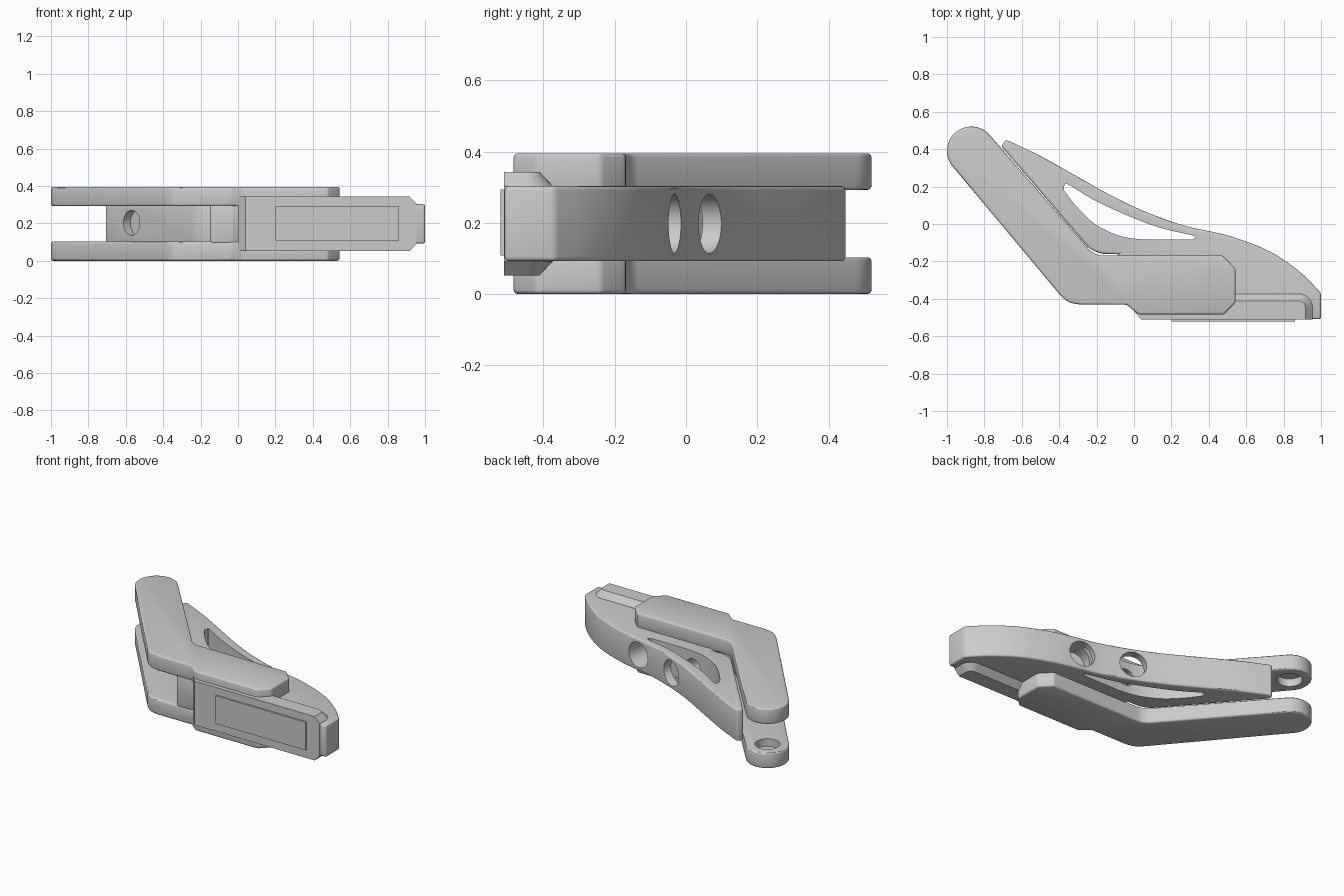
import bpy, bmesh, math
from mathutils import Vector

if "Cube" in bpy.data.objects:
    bpy.data.objects.remove(bpy.data.objects["Cube"])

ZC = 0.1975  # mid-plane between the two side plates


def loft(name, sections):
    """Closed solid through (z, outline) sections with matching point counts."""
    bm = bmesh.new()
    rings = [[bm.verts.new((x, y, z)) for x, y in pts] for z, pts in sections]
    n = len(rings[0])
    bm.faces.new(rings[0])
    bm.faces.new(rings[-1])
    for a, b in zip(rings, rings[1:]):
        for i in range(n):
            bm.faces.new((a[i], a[(i + 1) % n], b[(i + 1) % n], b[i]))
    bmesh.ops.recalc_face_normals(bm, faces=bm.faces)
    me = bpy.data.meshes.new(name)
    bm.to_mesh(me)
    bm.free()
    ob = bpy.data.objects.new(name, me)
    bpy.context.collection.objects.link(ob)
    return ob


def spline(pts, steps=6):
    """Catmull-Rom curve through the points."""
    p = [Vector(q) for q in [pts[0]] + pts + [pts[-1]]]
    out = []
    for a, b, c, d in zip(p, p[1:], p[2:], p[3:]):
        for k in range(steps):
            t = k / steps
            out.append(tuple(0.5 * (2 * b + (c - a) * t + (2 * a - 5 * b + 4 * c - d) * t * t
                                    + (3 * b - a - 3 * c + d) * t ** 3)))
    return out + [pts[-1]]


def arc(cx, cy, r, a0, a1, n):
    return [(cx + r * math.cos(math.radians(a0 + (a1 - a0) * i / n)),
             cy + r * math.sin(math.radians(a0 + (a1 - a0) * i / n))) for i in range(n + 1)]


def apply(ob, mod):
    bpy.context.view_layer.objects.active = ob
    bpy.ops.object.modifier_apply(modifier=mod.name)


def bevel(ob, width):
    m = ob.modifiers.new("bevel", 'BEVEL')
    m.width, m.segments, m.limit_method, m.angle_limit = width, 3, 'ANGLE', math.radians(35)
    apply(ob, m)


def cut(ob, cutter):
    m = ob.modifiers.new("cut", 'BOOLEAN')
    m.operation, m.solver, m.object = 'DIFFERENCE', 'EXACT', cutter
    apply(ob, m)
    bpy.data.objects.remove(cutter)


def drill(ob, point, axis, r, depth):
    """Round blind hole entering at point, with axis pointing outwards."""
    ax = Vector(axis).normalized()
    bpy.ops.mesh.primitive_cylinder_add(vertices=40, radius=r, depth=depth + 0.08,
                                        location=Vector(point) + ax * (0.04 - depth / 2),
                                        rotation=ax.to_track_quat('Z', 'Y').to_euler())
    cut(ob, bpy.context.object)


# Side plates, each with a blind pivot hole on the inner face
plate = (arc(-0.87, 0.395, 0.13, 40, 220, 28)
         + [(-0.40, -0.37)] + spline([(-0.385, -0.385), (-0.345, -0.415), (-0.285, -0.427)], 4)
         + [(-0.04, -0.427), (0.025, -0.48), (0.48, -0.48), (0.543, -0.415),
            (0.543, -0.235), (0.475, -0.165), (-0.165, -0.165)]
         + spline([(-0.19, -0.162), (-0.225, -0.145), (-0.25, -0.12)], 3))
parts = []
for name, z0, z1, inner, side in (("lower_plate", 0, 0.103, 0.103, 1),
                                  ("upper_plate", 0.292, 0.395, 0.292, -1)):
    ob = loft(name, [(z0, plate), (z1, plate)])
    bevel(ob, 0.012)
    drill(ob, (-0.87, 0.395, inner), (0, 0, side), 0.075, 0.05)
    parts.append(ob)

# Curved central body with a long slot and screw holes
top_edge = spline([(-0.685, 0.455), (-0.5, 0.367), (-0.29, 0.25), (-0.12, 0.155), (0.06, 0.07),
                   (0.27, -0.005), (0.51, -0.06), (0.73, -0.145), (0.89, -0.255), (1, -0.365)])
body = loft("curved_body", [(z, [(-0.71, 0.42)] + top_edge
            + [(1, -0.505), (0.045, -0.505), (-0.03, -0.425), (-0.15, -0.425), (-0.15, -0.25),
               (-0.08, -0.157), (-0.17, -0.155), (-0.215, -0.14), (-0.25, -0.115)])
            for z in (0.092, 0.303)])
bevel(body, 0.012)
slot = (spline([(-0.375, 0.187), (-0.372, 0.208), (-0.35, 0.214), (-0.21, 0.13), (-0.02, 0.043),
                (0.14, -0.016), (0.31, -0.056), (0.325, -0.067), (0.315, -0.08)])
        + spline([(0.06, -0.08), (-0.075, -0.06), (-0.21, 0.005), (-0.315, 0.107), (-0.37, 0.18)]))
cut(body, loft("slot_cutter", [(-0.1, slot), (0.5, slot)]))
drill(body, (0.06, 0.068, ZC), (0.38, 0.92, 0), 0.083, 0.12)
drill(body, (0.02, -0.03, ZC), (0.38, 0.92, 0), 0.055, 0.2)
drill(body, (0.37, -0.03, ZC), (0.24, 0.97, 0), 0.083, 0.14)
drill(body, (-0.57, 0.256, ZC + 0.005), (-0.76, -0.65, 0), 0.067, 0.05)
parts.append(body)


# Wide foot block with chamfered shoulders
def foot(inset):
    x, y, r = 0.955 - inset, -0.37 - inset, 0.075 - inset
    return ([(0.04, -0.507), (x, -0.507)] + arc(x - r, y - r, r, 0, 90, 8)
            + [(0.0, y), (0.0, -0.465)])


block = loft("foot_block", [(ZC - 0.145, foot(0.037)), (ZC - 0.106, foot(0)),
                            (ZC + 0.106, foot(0)), (ZC + 0.145, foot(0.037))])
parts.append(block)

# Thin pad on the front of the foot
px = [(0.2, -0.517), (0.86, -0.517), (0.86, -0.49), (0.2, -0.49)]
parts.append(loft("foot_pad", [(0.108, px), (0.293, px)]))

# Smooth shading with sharp edges kept; centre in depth
for ob in parts:
    bpy.ops.object.select_all(action='DESELECT')
    ob.select_set(True)
    bpy.context.view_layer.objects.active = ob
    bpy.ops.object.shade_smooth_by_angle(angle=math.radians(30))
    ob.location.y -= 0.004
